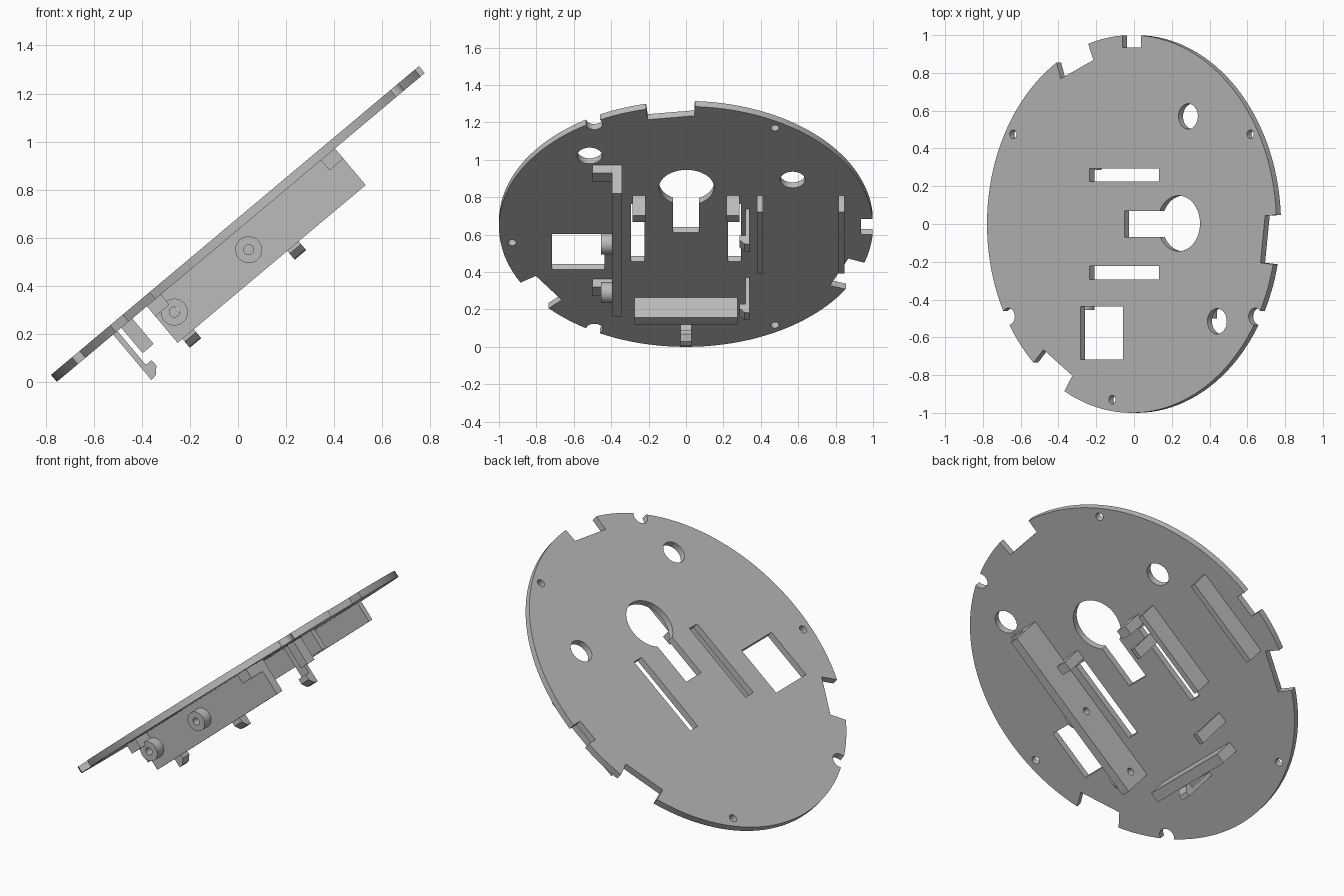
import bpy
import bmesh
from math import sin, cos, pi, radians
from mathutils import Matrix

if "Cube" in bpy.data.objects:
    bpy.data.objects.remove(bpy.data.objects["Cube"])

HALF = 0.019                      # half the plate thickness
TOP = -0.012                      # underside parts sink slightly into the plate
TILT = Matrix.Translation((0, 0, 0.6575)) @ Matrix.Rotation(radians(-40), 4, 'Y')

grey = bpy.data.materials.new("plain grey")
grey.use_nodes = True
grey.diffuse_color = (0.5, 0.5, 0.5, 1)
grey.node_tree.nodes["Principled BSDF"].inputs["Base Color"].default_value = (0.5, 0.5, 0.5, 1)
parts = []

# Which 3D point a profile point (p, q) at depth d becomes, per extrusion axis
AXES = {
    'X': lambda p, q, d: (d, p, q),
    'Y': lambda p, q, d: (p, d, q),
    'Z': lambda p, q, d: (p, q, d),
}


def prism(name, outline, lo, hi, axis='Z', keep=True):
    """Extrude a flat outline from lo to hi along an axis."""
    bm = bmesh.new()
    place = AXES[axis]
    face = bm.faces.new([bm.verts.new(place(p, q, lo)) for p, q in outline])
    ext = bmesh.ops.extrude_face_region(bm, geom=[face])
    shift = place(0, 0, hi - lo)
    bmesh.ops.translate(bm, vec=shift, verts=[v for v in ext["geom"] if isinstance(v, bmesh.types.BMVert)])
    bmesh.ops.recalc_face_normals(bm, faces=bm.faces)
    mesh = bpy.data.meshes.new(name)
    bm.to_mesh(mesh)
    bm.free()
    mesh.materials.append(grey)
    ob = bpy.data.objects.new(name, mesh)
    bpy.context.collection.objects.link(ob)
    if keep:
        parts.append(ob)
    else:
        ob.hide_render = True
    return ob


def rect(x0, x1, y0, y1):
    return [(x0, y0), (x1, y0), (x1, y1), (x0, y1)]


def circle(x, y, r, n=40):
    return [(x + r * cos(2 * pi * i / n), y + r * sin(2 * pi * i / n)) for i in range(n)]


def cut(ob, outlines, lo, hi, axis='Z'):
    """Cut through-shapes from an object and bake the result."""
    cutters = [prism("cutter", o, lo, hi, axis, keep=False) for o in outlines]
    for c in cutters:
        mod = ob.modifiers.new("cut", 'BOOLEAN')
        mod.operation = 'DIFFERENCE'
        mod.solver = 'EXACT'
        mod.object = c
    deps = bpy.context.evaluated_depsgraph_get()
    baked = bpy.data.meshes.new_from_object(ob.evaluated_get(deps))
    ob.modifiers.clear()
    ob.data = baked
    for c in cutters:
        bpy.data.objects.remove(c)


# Round base plate with its holes, slots and rim notches
plate = prism("base_plate", circle(0, 0, 1, 128), -HALF, HALF)
holes = [
    circle(0.39, 0.57, 0.067), circle(0.59, -0.515, 0.067),          # cable holes
    circle(0.82, 0.475, 0.023), circle(-0.82, 0.475, 0.023),         # screw holes
    circle(-0.135, -0.93, 0.023),
    circle(0.853, -0.49, 0.045), circle(-0.853, -0.49, 0.045),       # rim scallops
    circle(0.325, 0.003, 0.147, 64), rect(-0.05, 0.33, -0.07, 0.07), # keyhole
    rect(-0.29, 0.19, 0.225, 0.295), rect(-0.29, 0.19, -0.295, -0.222),
    rect(-0.355, -0.06, -0.717, -0.437),                             # window
    rect(-0.065, 0.065, 0.935, 1.1),                                 # rim notches
    [(1.1, 0.05), (0.922, 0.045), (0.89, -0.205), (1.1, -0.225)],
    [(-0.555, 0.955), (-0.49, 0.77), (-0.265, 0.868), (-0.345, 1.06)],
    [(-0.74, -0.795), (-0.61, -0.665), (-0.41, -0.803), (-0.52, -0.965)],
]
cut(plate, holes, -0.1, 0.1)

# Long side rail with two bored bosses and two mounting tabs
BORES = [(-0.035, -0.111), (-0.439, -0.111)]
rail = prism("side_rail", rect(-0.511, 0.511, -0.218, TOP), -0.395, -0.343, 'Y')
bore_shapes = [circle(x, z, 0.021, 24) for x, z in BORES]
cut(rail, bore_shapes, -0.6, -0.3, 'Y')
for i, (x, z) in enumerate(BORES):
    boss = prism(f"boss_{i + 1}", circle(x, z, 0.056), -0.455, -0.394, 'Y')
    cut(boss, [bore_shapes[i]], -0.6, -0.3, 'Y')
for i, x in enumerate((-0.511, 0.435)):
    prism(f"mounting_tab_{i + 1}", rect(x, x + 0.076, -0.074, TOP), -0.5, -0.394, 'Y')

# Two thin ribs on the far side
for name, y in (("inner_rib", 0.38), ("outer_rib", 0.815)):
    prism(name, rect(-0.25, 0.26, -0.136, TOP), y, y + 0.032, 'Y')

# Stop posts at the slot ends
for name, y in (("left_post", 0.217), ("right_post", -0.285)):
    prism(name, rect(0.205, 0.26, -0.16, TOP), y, y + 0.068, 'Y')

# Cross bar near the low edge
prism("cross_bar", rect(-0.65, -0.59, -0.157, TOP), -0.275, 0.275, 'Y')


def clip_outline(back, sign):
    """Side profile of a snap clip: thin strip with a hooked head."""
    steps = [(0, TOP), (0, -0.266), (0.028, -0.262), (0.055, -0.233),
             (0.053, -0.203), (0.023, -0.203), (0.023, TOP)]
    return [(back + sign * s, z) for s, z in steps]


# Snap clips
prism("end_clip", clip_outline(-0.694, 1), -0.03, 0.03, 'Y')
for i, x in enumerate((0.085, -0.485)):
    prism(f"side_clip_{i + 1}", clip_outline(0.34, -1), x, x + 0.062, 'X')

# Tilt everything and smooth the round walls
bpy.ops.object.select_all(action='DESELECT')
for ob in parts:
    ob.matrix_world = TILT
    ob.select_set(True)
bpy.context.view_layer.objects.active = plate
bpy.ops.object.shade_smooth_by_angle(angle=radians(30))
